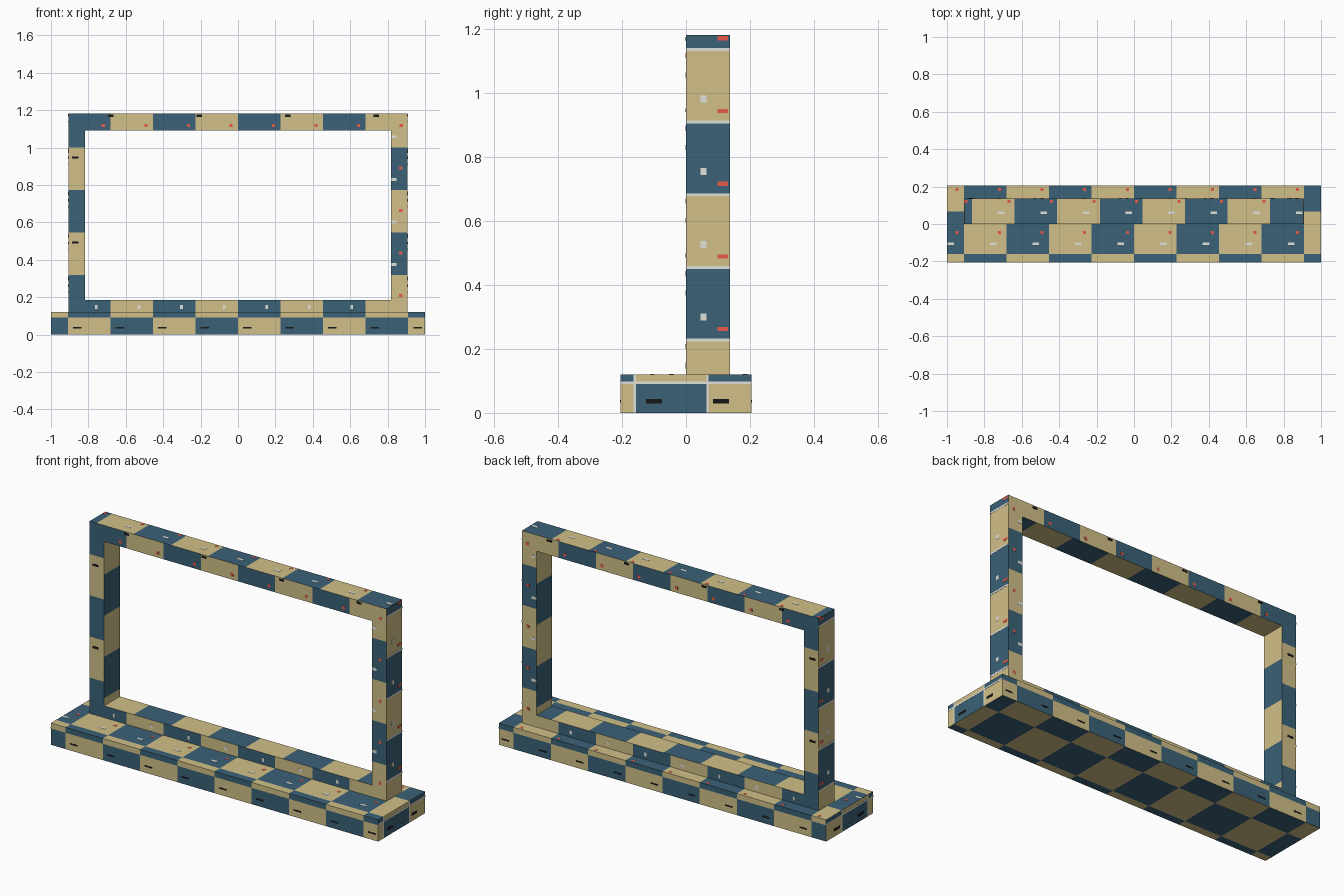
import bpy, bmesh, math
from mathutils import Vector

cube = bpy.data.objects.get("Cube")
if cube:
    bpy.data.objects.remove(cube)


def material(name, rgb):
    m = bpy.data.materials.new(name)
    m.use_nodes = True
    m.diffuse_color = (*rgb, 1)
    m.node_tree.nodes["Principled BSDF"].inputs["Base Color"].default_value = (*rgb, 1)
    return m


TAN = material("sand", (0.64, 0.53, 0.245))
BLUE = material("slate_blue", (0.043, 0.122, 0.185))
PALE = material("pale_grey", (0.76, 0.76, 0.71))
RED = material("coral_red", (0.80, 0.10, 0.07))
BLACK = material("ink_black", (0.008, 0.008, 0.008))
CELL = 0.2275
DEPTH = 0.137


def finish(bm, name, mats):
    bmesh.ops.recalc_face_normals(bm, faces=bm.faces)
    mesh = bpy.data.meshes.new(name)
    bm.to_mesh(mesh)
    bm.free()
    for m in mats:
        mesh.materials.append(m)
    obj = bpy.data.objects.new(name, mesh)
    bpy.context.collection.objects.link(obj)


def checker(bm, rules):
    """Cut a body on its grid lines and colour each cell.
    rules: facing axis -> (axis u, axis v, origin u, origin v, blue parity)"""
    for u, v, u0, v0, _ in rules.values():
        for axis, start in ((u, u0), (v, v0)):
            normal = Vector([float(i == axis) for i in range(3)])
            for k in range(-6, 7):
                geom = bm.verts[:] + bm.edges[:] + bm.faces[:]
                bmesh.ops.bisect_plane(bm, geom=geom, dist=1e-5, plane_no=normal,
                                       plane_co=normal * (start + k * CELL))
    bm.normal_update()
    for f in bm.faces:
        facing = max(range(3), key=lambda i: abs(f.normal[i]))
        u, v, u0, v0, parity = rules[facing]
        c = f.calc_center_median()
        cell = math.floor((c[u] - u0) / CELL) + math.floor((c[v] - v0) / CELL)
        f.material_index = int(cell % 2 == parity)


def add_box(bm, lo, hi):
    verts = bmesh.ops.create_cube(bm, size=1)["verts"]
    for p in verts:
        p.co = [(a + b) / 2 + (b - a) * c for a, b, c in zip(lo, hi, p.co)]


# Base slab
bm = bmesh.new()
add_box(bm, (-1, -0.205, 0), (1, 0.205, 0.12))
checker(bm, {0: (1, 2, -0.16, 0.092, 1),
             1: (0, 2, 0, 0.09, 0),
             2: (0, 1, 0, -0.16, 1)})
finish(bm, "base_slab", (TAN, BLUE))

# Upright rectangular frame: a flat ring extruded in depth
bm = bmesh.new()


def rectangle(x0, x1, z0, z1):
    return [bm.verts.new((x, 0, z)) for x, z in ((x0, z0), (x1, z0), (x1, z1), (x0, z1))]


outer = rectangle(-0.907, 0.907, 0.12, 1.182)
inner = rectangle(-0.818, 0.818, 0.185, 1.092)
ring = [bm.faces.new((outer[i], outer[(i + 1) % 4], inner[(i + 1) % 4], inner[i]))
        for i in range(4)]
back = bmesh.ops.extrude_face_region(bm, geom=ring, use_keep_orig=True)["geom"]
bmesh.ops.translate(bm, vec=(0, DEPTH, 0),
                    verts=[g for g in back if isinstance(g, bmesh.types.BMVert)])
bmesh.ops.recalc_face_normals(bm, faces=bm.faces)
checker(bm, {0: (1, 2, 0, 0, 1),
             1: (0, 2, 0, 0.09, 0),
             2: (0, 1, 0.0445, 0, 1)})
finish(bm, "upright_frame", (TAN, BLUE))


def plates(name, mat, start, step, count, size, opposite=(0, 0, 0)):
    """A row of thin plates on a surface, repeated on the opposite surface if given."""
    bm = bmesh.new()
    half = Vector(size) / 2
    shifts = {(0, 0, 0), opposite}
    for shift in shifts:
        for k in range(count):
            c = Vector(start) + Vector(step) * k + Vector(shift)
            add_box(bm, c - half, c + half)
    finish(bm, name, (mat,))


ALONG, UP, THIN = (CELL, 0, 0), (0, 0, CELL), 0.002
FRAME_BACK, BASE_BACK = (0, DEPTH, 0), (0, 0.41, 0)
FRAME_END, BASE_END = (-1.814, 0, 0), (-2, 0, 0)

# Pale joints on both end faces
plates("frame_end_joints", PALE, (0.907, DEPTH / 2, CELL), UP, 5,
       (THIN, DEPTH, 0.009), FRAME_END)
plates("base_end_joints", PALE, (1, 0, 0.094), UP, 1, (THIN, 0.41, 0.008), BASE_END)
plates("base_end_upright_joints", PALE, (1, -0.16, 0.06), (0, CELL, 0), 2,
       (THIN, 0.007, 0.12), BASE_END)

# Small repeated marks on the front and back
dot = (0.017, THIN, 0.016)
plates("frame_red_marks", RED, (-0.72, 0, 1.118), ALONG, 8, dot, FRAME_BACK)
plates("post_red_marks", RED, (0.87, 0, 0.208), UP, 4, dot, FRAME_BACK)
plates("post_pale_marks", PALE, (0.833, 0, 0.375), UP, 4, (0.028, THIN, 0.016), FRAME_BACK)
plates("sill_pale_marks", PALE, (-0.757, 0, 0.147), ALONG, 7, (0.014, THIN, 0.02), FRAME_BACK)
plates("base_dark_marks", BLACK, (-0.86, -0.205, 0.037), ALONG, 9, (0.045, THIN, 0.008),
       BASE_BACK)
plates("frame_dark_marks", BLACK, (-0.68, 0, 1.17), (2.08 * CELL, 0, 0), 4,
       (0.03, THIN, 0.012), FRAME_BACK)
plates("post_dark_marks", BLACK, (-0.87, 0, 0.492), (0, 0, 2 * CELL), 2,
       (0.035, THIN, 0.012), FRAME_BACK)

# Small repeated marks on both ends
plates("post_end_pale_marks", PALE, (0.907, 0.055, 0.3), UP, 4, (THIN, 0.018, 0.022), FRAME_END)
plates("post_end_red_marks", RED, (0.907, 0.115, 0.262), UP, 5, (THIN, 0.034, 0.013), FRAME_END)
plates("base_end_dark_marks", BLACK, (1, -0.1, 0.037), (0, 0.21, 0), 2,
       (THIN, 0.05, 0.014), BASE_END)

# Small repeated marks on the upper faces
arrow, spot = (0.035, 0.014, THIN), (0.016, 0.016, THIN)
plates("frame_top_pale_marks", PALE, (-0.71, 0.06, 1.182), ALONG, 8, arrow)
plates("frame_top_red_marks", RED, (-0.897, 0.12, 1.182), ALONG, 8, spot)
plates("base_top_pale_marks", PALE, (-0.98, -0.105, 0.12), ALONG, 9, arrow)
for label, y in (("front", -0.045), ("back", 0.185)):
    plates(f"base_top_{label}_red_marks", RED, (-0.946, y, 0.12), ALONG, 9, spot)
